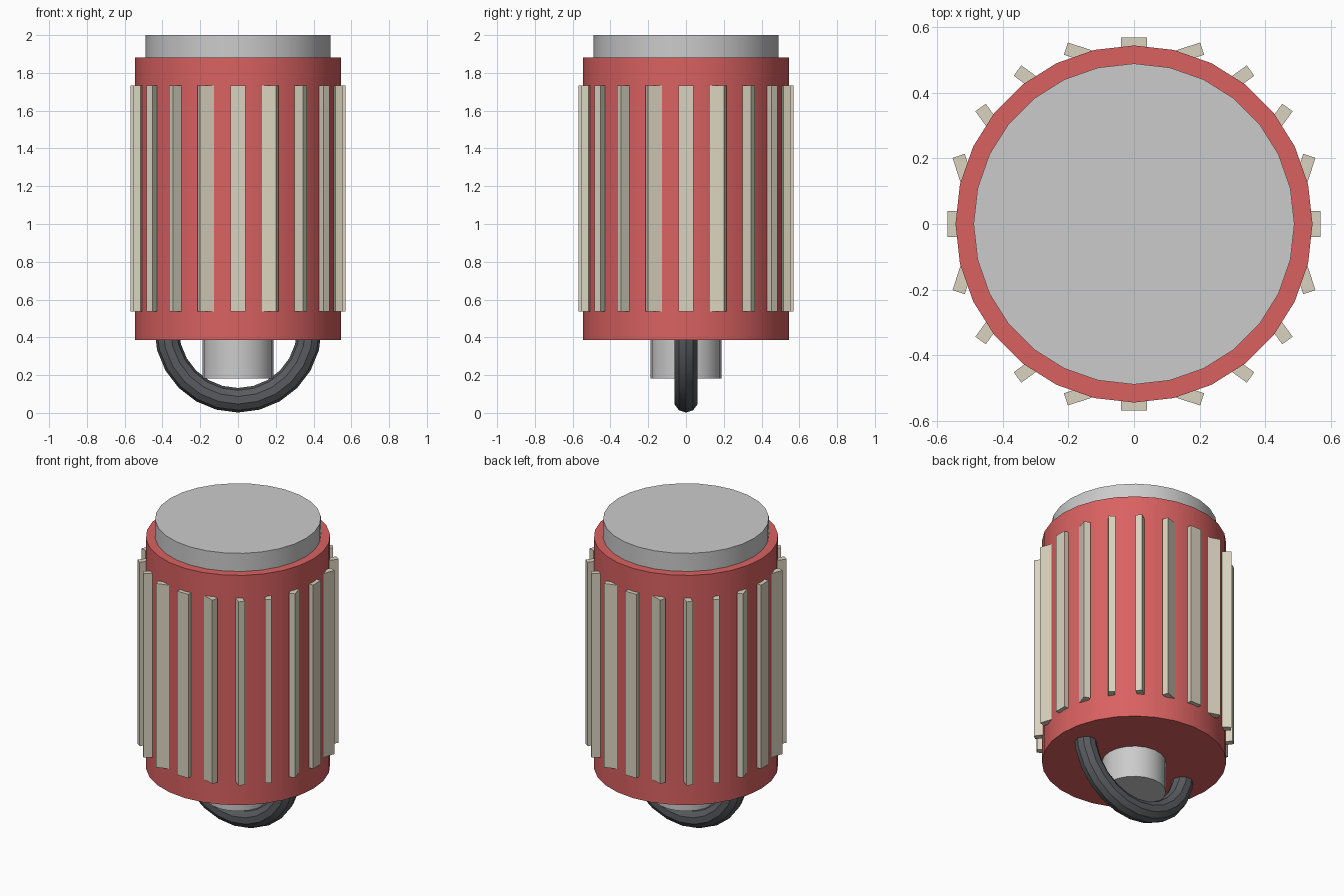
import bpy
from math import cos, sin, pi, radians

if "Cube" in bpy.data.objects:
    bpy.data.objects.remove(bpy.data.objects["Cube"])


def material(name, rgb):
    m = bpy.data.materials.new(name)
    m.diffuse_color = (*rgb, 1)
    m.use_nodes = True
    m.node_tree.nodes["Principled BSDF"].inputs["Base Color"].default_value = m.diffuse_color
    return m


red = material("red_paint", (0.70, 0.12, 0.12))
cream = material("cream", (0.70, 0.65, 0.52))
dark = material("dark_metal", (0.10, 0.105, 0.115))


def finish(name, mat=None, smooth=True):
    ob = bpy.context.object
    ob.name = ob.data.name = name
    if mat:
        ob.data.materials.append(mat)
    if smooth:
        bpy.ops.object.shade_smooth_by_angle(angle=radians(35))
    return ob


def cylinder(name, radius, z0, z1, sides, mat=None):
    bpy.ops.mesh.primitive_cylinder_add(vertices=sides, radius=radius,
                                        depth=z1 - z0, location=(0, 0, (z0 + z1) / 2))
    return finish(name, mat)


# Main barrel, end cap and lower stub
cylinder("body", 0.544, 0.387, 1.882, 28, red)
cylinder("top_cap", 0.489, 1.86, 2.0, 28)
cylinder("bottom_stub", 0.188, 0.182, 0.42, 20)

# Pull ring, upper half buried in the body
bpy.ops.mesh.primitive_torus_add(major_segments=24, minor_segments=10,
                                 major_radius=0.378, minor_radius=0.065,
                                 location=(0, 0, 0.445), rotation=(pi / 2, 0, 0))
finish("pull_ring", dark)

# Grip ribs: each bar is turned against its position angle, giving the skewed look
RIBS = 20
for i in range(RIBS):
    a = 2 * pi * i / RIBS
    bpy.ops.mesh.primitive_cube_add(size=1, location=(0.549 * cos(a), 0.549 * sin(a), 1.135),
                                    rotation=(0, 0, -a))
    bpy.context.object.scale = (0.039, 0.08, 1.196)
    finish(f"grip_rib_{i + 1}", cream, smooth=False)
